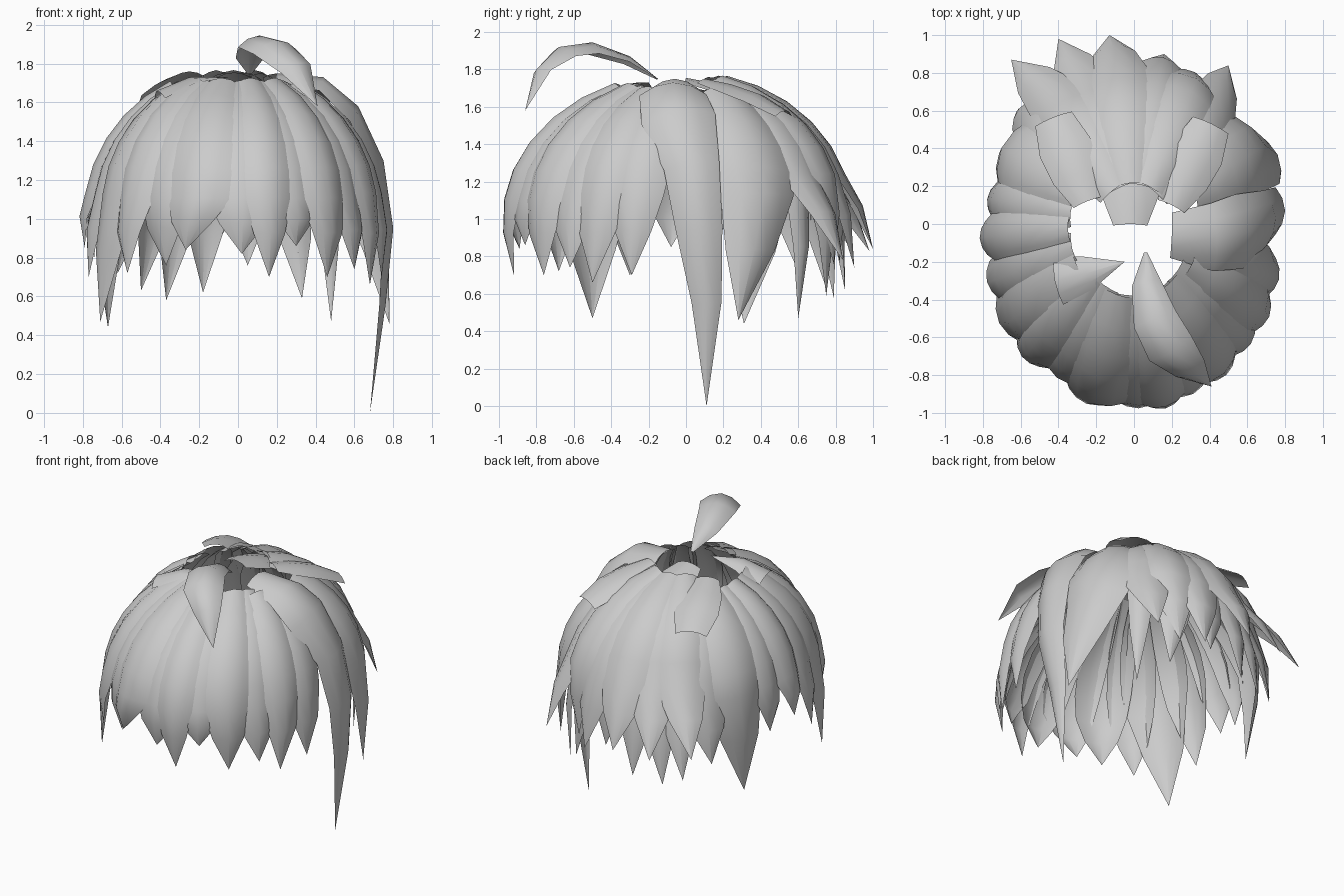
import bpy, math
from mathutils import Vector

if "Cube" in bpy.data.objects:
    bpy.data.objects.remove(bpy.data.objects["Cube"])

SIDES = (-1, -0.55, 0, 0.55, 1)


def sheet(name, centres, sides, normals, halves, bulge=0.4):
    """Tapered open strip, bowed across its width."""
    verts, faces, n = [], [], len(SIDES)
    for c, s, m, h in zip(centres, sides, normals, halves):
        for k in SIDES:
            verts.append(c + s * (h * k) - m * (bulge * h * k * k))
    for r in range(len(centres) - 1):
        for k in range(n - 1):
            i = r * n + k
            faces.append((i, i + n, i + n + 1, i + 1))
    me = bpy.data.meshes.new(name)
    me.from_pydata(verts, [], faces)
    ob = bpy.data.objects.new(name, me)
    bpy.context.collection.objects.link(ob)
    for p in me.polygons:
        p.use_smooth = True
    return ob


def dome(a, u, k):
    """Point, sideways direction and normal on the head dome (a=0 is front)."""
    s, c = math.sin(a), math.cos(a)
    rx, ry = 0.80 * k, (1.0 if c > 0 else 0.90) * k
    f = math.sin(u)
    p = Vector((rx * f * s, -ry * f * c, 1.0 + (0.79 - (1 - k) * 0.5) * math.cos(u)))
    side = Vector((rx * c, ry * s, 0)).normalized()
    out = Vector((side.y, -side.x, 0))
    return p, side, (out * f + Vector((0, 0, math.cos(u)))).normalized()


def lock(name, angle, width, tip, u0=24, u1=84, k=1.0):
    """Lock following the dome from root to belly, then tapering to a tip."""
    a = math.radians(angle)
    rows = [dome(a, math.radians(u0 + (u1 - u0) * i / 5), k) for i in range(6)]
    c, s, n = (list(v) for v in zip(*rows))
    tip = Vector(tip)
    c += [c[-1].lerp(tip, 0.45) + n[-1] * 0.03, tip]
    s += [s[-1]] * 2
    n += [n[-1]] * 2
    sheet(name, c, s, n, [width / 2 * w for w in (.5, .75, .92, 1, 1, .9, .6, 0)])


# Front fringe: angle, width, tip
for i, (a, w, x, y, z) in enumerate([
        (-46, .32, -.57, -.68, .72), (-32, .36, -.37, -.76, .76),
        (-16, .38, -.27, -.89, .84), (2, .40, .02, -.93, .82),
        (12, .28, .16, -.92, .70), (23, .36, .30, -.86, .86),
        (37, .34, .46, -.76, .70), (50, .34, .60, -.62, .74)]):
    lock(f"fringe_lock_{i}", a, w, (x, y, z), 23, 82, 1 - .03 * (i % 2))

# Side locks
for i, (a, w, x, y, z, k) in enumerate([
        (-58, .46, -.71, -.50, .47, 1), (-72, .34, -.77, -.30, .70, .98),
        (-86, .30, -.79, -.08, .85, 1), (-99, .30, -.74, .12, .80, .97),
        (-117, .46, -.67, .31, .44, 1), (-133, .36, -.62, .60, .72, .97),
        (62, .34, .68, -.50, .66, 1), (73, .34, .74, -.29, .70, .98),
        (118, .48, .78, .28, .46, 1)]):
    lock(f"side_lock_{i}", a, w, (x, y, z), 26, 80, k)

# Back outer locks flick outward
for i, (a, w, x, y, z) in enumerate([
        (-144, .36, -.65, .87, .86), (-158, .36, -.40, .98, .83),
        (-173, .38, -.13, 1.0, .84), (169, .36, .16, .90, .74),
        (154, .36, .28, .79, .76), (142, .34, .50, .84, .78)]):
    lock(f"back_lock_{i}", a, w, (x, y, z), 14, 72, 1 - .03 * (i % 2))

# Back under layer hangs lower
for i, (a, w, x, y, z) in enumerate([
        (-146, .30, -.50, .75, .63), (-156, .30, -.37, .79, .58),
        (-167, .30, -.18, .85, .62), (176, .30, .05, .82, .76),
        (158, .30, .33, .75, .59), (140, .2, .48, .60, .47)]):
    lock(f"under_lock_{i}", a, w, (x, y, z), 45, 78, .92)

# Crown flaps overlapping behind the parting
for i, (x, y, t, w, z) in enumerate([(-.02, 0, 0, .30, 1.755), (-.25, .12, 22, .26, 1.76),
                                     (.20, .10, -26, .26, 1.75)]):
    t = math.radians(t)
    d, s = Vector((-math.sin(t), math.cos(t), 0)), Vector((math.cos(t), math.sin(t), 0))
    path = [Vector((x, y, z)) + d * q - Vector((0, 0, h)) for q, h in
            ((0, 0), (.16, .03), (.32, .08), (.48, .17))]
    sheet(f"crown_flap_{i}", path, [-s] * 4, [(d * .3 + Vector((0, 0, 1)))] * 4,
          [w / 2 * q for q in (.6, 1, 1.1, .8)], .3)


def free_lock(name, path, side, halves, bulge):
    """Lock along a free path; side sets its sideways direction."""
    pts = [Vector(p) for p in path]
    s, n = [], []
    for i in range(len(pts)):
        d = (pts[min(i + 1, len(pts) - 1)] - pts[max(i - 1, 0)]).normalized()
        v = Vector(side)
        v = (v - d * v.dot(d)).normalized()
        s.append(v)
        n.append(d.cross(v))
    sheet(name, pts, s, n, halves, bulge)


# Long lock hanging on the right
free_lock("long_side_lock",
          [(.20, -.06, 1.75), (.44, -.07, 1.73), (.62, -.04, 1.58), (.75, .03, 1.3),
           (.80, .07, .95), (.76, .11, .55), (.68, .11, 0)],
          (0, 1, 0), [.12, .18, .2, .15, .125, .08, 0], .4)

# Pointed root reaching across the parting from the left
free_lock("parting_root", [(-.05, -.20, 1.73), (-.25, -.26, 1.73), (-.42, -.30, 1.66)],
          (0, -1, 0), [0, .09, .13], .4)

# Loose tuft arching forward over the parting
free_lock("top_tuft",
          [(.06, -.15, 1.75), (.06, -.30, 1.87), (.11, -.50, 1.945), (.20, -.68, 1.92),
           (.31, -.80, 1.80), (.41, -.86, 1.58)],
          (1, .35, 0), [.01, .08, .12, .13, .09, 0], .5)
